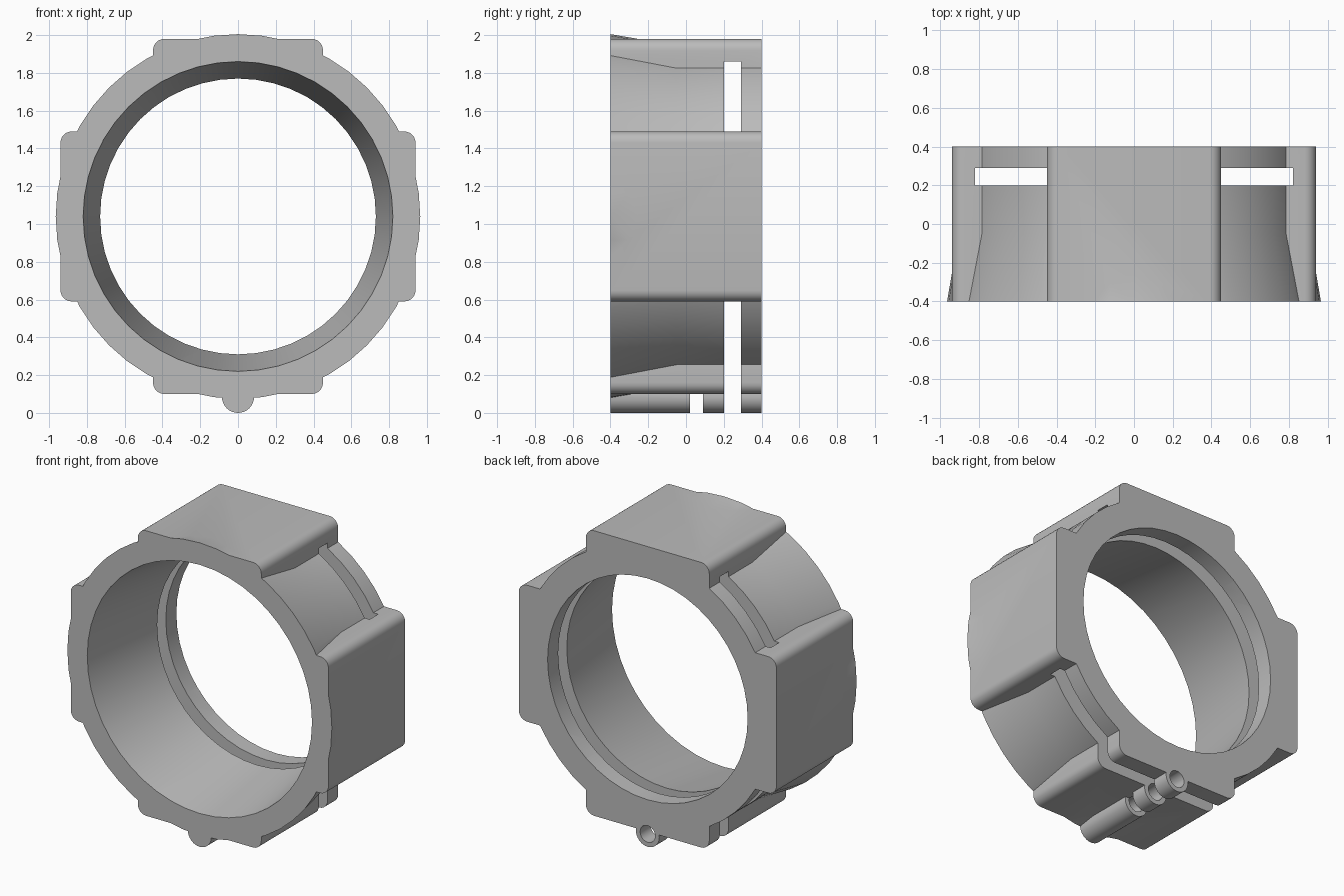
import bpy, bmesh, math
from mathutils import Matrix

if "Cube" in bpy.data.objects:
    bpy.data.objects.remove(bpy.data.objects["Cube"], do_unlink=True)

CENTRE = 1.04          # height of the ring axis
FRONT, BACK = -0.4, 0.4
SEGMENTS = 48

grey = bpy.data.materials.new("light grey")
grey.use_nodes = True
colour = (0.5, 0.5, 0.5, 1)
grey.diffuse_color = colour
grey.node_tree.nodes["Principled BSDF"].inputs["Base Color"].default_value = colour


def finish(name, bm):
    bmesh.ops.recalc_face_normals(bm, faces=bm.faces)
    mesh = bpy.data.meshes.new(name)
    bm.to_mesh(mesh)
    bm.free()
    mesh.materials.append(grey)
    obj = bpy.data.objects.new(name, mesh)
    bpy.context.collection.objects.link(obj)
    return obj


def turned(name, profile, z=CENTRE, segments=SEGMENTS):
    """Solid of revolution about the y direction from (y, radius) pairs."""
    bm = bmesh.new()
    rings = []
    for y, r in profile:
        angles = [2 * math.pi * i / segments for i in range(segments)]
        rings.append([bm.verts.new((r * math.sin(a), y, z + r * math.cos(a))) for a in angles])
    for a, b in zip(rings, rings[1:]):
        for i in range(segments):
            j = (i + 1) % segments
            bm.faces.new((a[i], a[j], b[j], b[i]))
    bm.faces.new(rings[0])
    bm.faces.new(rings[-1])
    return finish(name, bm)


def box(name, x, y0, y1, z0, z1, radius=0):
    """Box centred on x = 0, with optional rounding of its long y edges."""
    bm = bmesh.new()
    size = Matrix.Diagonal((2 * x, y1 - y0, z1 - z0, 1))
    place = Matrix.Translation((0, (y0 + y1) / 2, (z0 + z1) / 2))
    bmesh.ops.create_cube(bm, size=1, matrix=place @ size)
    if radius:
        edges = [e for e in bm.edges if abs(e.verts[0].co.y - e.verts[1].co.y) > 0.1]
        bmesh.ops.bevel(bm, geom=edges, offset=radius, segments=6, profile=0.5, affect='EDGES')
    return finish(name, bm)


def combine(target, tool, operation):
    mod = target.modifiers.new(operation.lower(), 'BOOLEAN')
    mod.operation, mod.solver, mod.object = operation, 'EXACT', tool
    bpy.context.view_layer.objects.active = target
    bpy.ops.object.modifier_apply(modifier=mod.name)
    bpy.data.objects.remove(tool, do_unlink=True)


# Flared outer body, four flat pads and the pin tube underneath
ring = turned("collar_ring", [(FRONT, 0.965), (-0.05, 0.905), (BACK, 0.905)])
pads = [
    box("upright_pads", 0.45, FRONT, BACK, CENTRE - 0.94, CENTRE + 0.94, 0.06),
    box("side_pads", 0.94, FRONT, BACK, CENTRE - 0.45, CENTRE + 0.45, 0.06),
    turned("pin_tube", [(FRONT, 0.085), (BACK, 0.085)], 0.085, 32),
]
for part in pads:
    combine(ring, part, 'UNION')

# Tapered bore, clip slot open at the bottom, tube gap and pin hole
cutters = [
    turned("bore", [(FRONT - 0.02, 0.823), (0.2, 0.73), (BACK + 0.02, 0.73)]),
    box("clip_slot", 0.82, 0.2, 0.29, -0.1, CENTRE + 0.82),
    box("tube_gap", 0.2, 0.02, 0.09, -0.1, 0.1),
    turned("pin_hole", [(-0.1, 0.055), (BACK + 0.02, 0.055)], 0.085, 24),
]
for part in cutters:
    combine(ring, part, 'DIFFERENCE')

# Smooth curved walls, keep the rims crisp
bpy.ops.object.select_all(action='DESELECT')
ring.select_set(True)
bpy.context.view_layer.objects.active = ring
bpy.ops.object.shade_smooth_by_angle(angle=math.radians(30))
